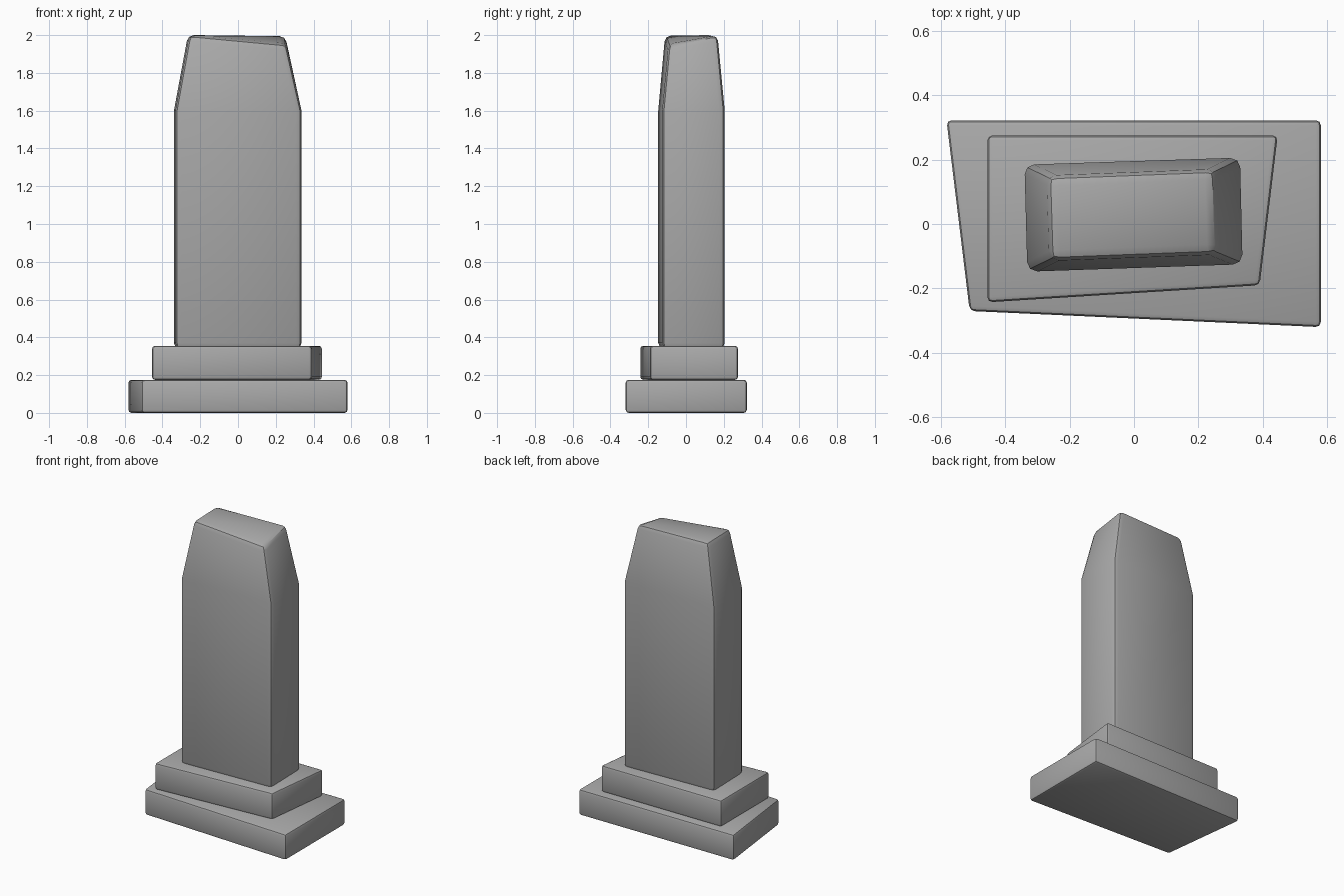
import bpy
import math

cube = bpy.data.objects.get("Cube")
if cube:
    bpy.data.objects.remove(cube, do_unlink=True)

# One plain grey for all parts
stone = bpy.data.materials.new("grey_stone")
stone.use_nodes = True
grey = (0.4, 0.4, 0.4, 1)
stone.diffuse_color = grey
stone.node_tree.nodes["Principled BSDF"].inputs["Base Color"].default_value = grey


def block(name, rings, bevel):
    """Stack four-cornered rings (counter-clockwise) into a closed, softened block."""
    verts = [p for ring in rings for p in ring]
    last = 4 * (len(rings) - 1)
    faces = [(3, 2, 1, 0), tuple(last + i for i in range(4))]
    for base in range(0, last, 4):
        for i in range(4):
            j = (i + 1) % 4
            faces.append((base + i, base + j, base + 4 + j, base + 4 + i))
    mesh = bpy.data.meshes.new(name)
    mesh.from_pydata(verts, [], faces)
    mesh.materials.append(stone)
    obj = bpy.data.objects.new(name, mesh)
    bpy.context.collection.objects.link(obj)
    bpy.ops.object.select_all(action="DESELECT")
    obj.select_set(True)
    bpy.context.view_layer.objects.active = obj
    mod = obj.modifiers.new("soft_edges", "BEVEL")
    mod.width = bevel
    mod.segments = 2
    mod.limit_method = "ANGLE"
    mod.angle_limit = math.radians(30)
    bpy.ops.object.modifier_apply(modifier=mod.name)
    bpy.ops.object.shade_smooth_by_angle(angle=math.radians(35))
    return obj


def level(corners, z):
    return [(x, y, z) for x, y in corners]


# Uneven lower and upper plinth slabs
lower = [(-0.51, -0.27), (0.58, -0.32), (0.58, 0.322), (-0.582, 0.322)]
upper = [(-0.455, -0.243), (0.39, -0.19), (0.446, 0.275), (-0.455, 0.275)]
block("lower_plinth", [level(lower, 0), level(lower, 0.175)], 0.016)
block("upper_plinth", [level(upper, 0.175), level(upper, 0.355)], 0.016)

# Standing slab, tapered near its slanted top
shaft = [(-0.331, -0.148), (0.337, -0.125), (0.329, 0.206), (-0.34, 0.184)]
top = [(-0.258, -0.112, 2.0), (0.257, -0.092, 1.95),
       (0.25, 0.168, 2.0), (-0.266, 0.148, 2.0)]
block("standing_slab", [level(shaft, 0.34), level(shaft, 1.6), top], 0.03)
